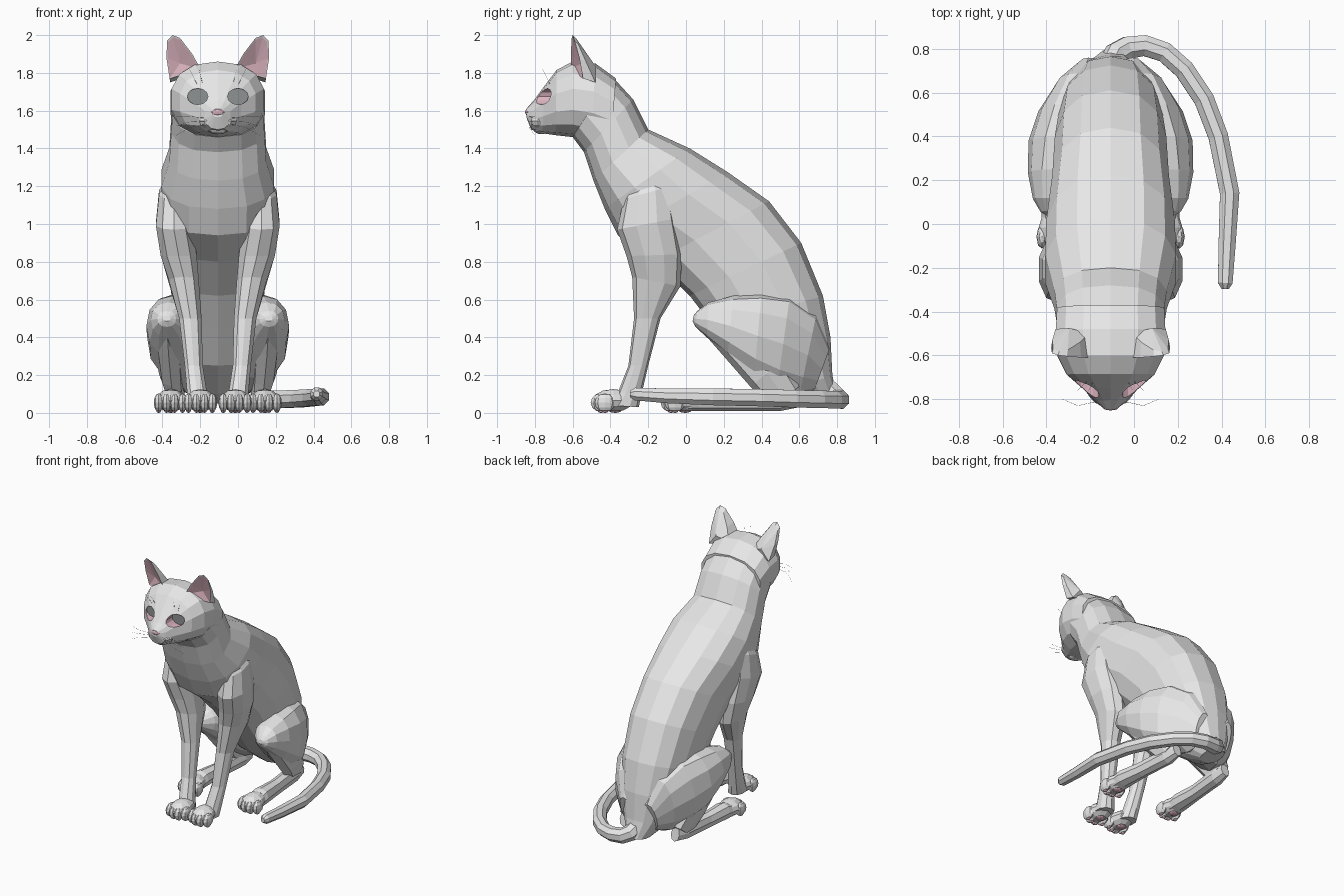
import bpy, bmesh, math
from mathutils import Vector, Matrix

if "Cube" in bpy.data.objects:
    bpy.data.objects.remove(bpy.data.objects["Cube"])

CX = -0.107  # body centre line (the tail offsets the bounding box)


def material(name, rgb):
    m = bpy.data.materials.new(name)
    m.diffuse_color = (*rgb, 1)
    m.use_nodes = True
    m.node_tree.nodes["Principled BSDF"].inputs["Base Color"].default_value = m.diffuse_color
    return m


FUR = material("grey fur", (0.8, 0.8, 0.8))
PINK = material("pink skin", (0.74, 0.47, 0.54))
EYE = material("eye grey", (0.27, 0.29, 0.29))


def finish(bm, name, *mats):
    bmesh.ops.recalc_face_normals(bm, faces=bm.faces)
    me = bpy.data.meshes.new(name)
    bm.to_mesh(me)
    bm.free()
    for m in mats:
        me.materials.append(m)
    ob = bpy.data.objects.new(name, me)
    bpy.context.collection.objects.link(ob)
    return ob


def loft(name, rings, n, side=1, p=0.9):
    """Rings: (x offset, half width, y1, z1, y2, z2), ellipse between two profile points."""
    bm = bmesh.new()
    loops = []
    for x, w, y1, z1, y2, z2 in rings:
        c = Vector((CX + side * x, (y1 + y2) / 2, (z1 + z2) / 2))
        up = Vector((0, (y2 - y1) / 2, (z2 - z1) / 2))
        loop = []
        for i in range(n):
            a = 2 * math.pi * i / n
            s, k = math.sin(a), math.cos(a)
            s = math.copysign(abs(s) ** p, s)
            k = math.copysign(abs(k) ** p, k)
            loop.append(bm.verts.new(c + Vector((s * w, 0, 0)) - up * k))
        loops.append(loop)
    for a, b in zip(loops, loops[1:]):
        for i in range(n):
            j = (i + 1) % n
            bm.faces.new((a[i], a[j], b[j], b[i]))
    bm.faces.new(loops[0])
    bm.faces.new(loops[-1])
    return finish(bm, name, FUR)


def boolean(target, other, op):
    """Apply a boolean and drop the helper, keeping its materials on new faces."""
    m = target.modifiers.new("cut", 'BOOLEAN')
    m.operation, m.object, m.solver = op, other, 'EXACT'
    m.material_mode = 'TRANSFER'
    bpy.context.view_layer.objects.active = target
    bpy.ops.object.modifier_apply(modifier=m.name)
    bpy.data.objects.remove(other)


def ball(bm, x, y, z, rx, ry, rz, side=1, turn=0, u=8, v=6):
    m = (Matrix.Translation((CX + side * x, y, z)) @ Matrix.Rotation(side * turn, 4, 'Z')
         @ Matrix.Diagonal((rx, ry, rz, 1)))
    bmesh.ops.create_uvsphere(bm, u_segments=u, v_segments=v, radius=1, matrix=m)


def paw(name, x, y, side):
    bm = bmesh.new()
    ball(bm, x, y, 0.066, 0.078, 0.11, 0.06, side)
    for i in range(4):
        d = (i - 1.5) * 0.042
        ball(bm, x + d, y - 0.075 + abs(d) * 0.5, 0.054, 0.026, 0.055, 0.049, side)
    finish(bm, name, FUR)
    bm = bmesh.new()
    ball(bm, x, y + 0.01, 0.014, 0.035, 0.035, 0.014, side)
    for i in range(4):
        d = (i - 1.5) * 0.042
        ball(bm, x + d, y - 0.075 + abs(d) * 0.5, 0.010, 0.012, 0.018, 0.010, side)
    finish(bm, name + "_pads", PINK)


def tube(name, pts, r, mat, sides=2):
    cu = bpy.data.curves.new(name, 'CURVE')
    cu.dimensions = '3D'
    cu.bevel_depth = 1
    cu.bevel_resolution = sides
    cu.use_fill_caps = True
    sp = cu.splines.new('POLY')
    sp.points.add(len(pts) - 1)
    for q, co, rad in zip(sp.points, pts, r):
        q.co = (*co, 1)
        q.radius = rad
    sp.use_smooth = False
    cu.materials.append(mat)
    ob = bpy.data.objects.new(name, cu)
    bpy.context.collection.objects.link(ob)


# Torso and neck, from the nape down to the rump
body = loft("body", [
    (0, .18, -.60, 1.56, -.50, 1.84), (0, .245, -.60, 1.46, -.39, 1.78),
    (0, .252, -.54, 1.38, -.28, 1.66), (0, .262, -.49, 1.23, -.20, 1.50),
    (0, .305, -.43, 1.08, .02, 1.40), (0, .30, -.36, .94, .22, 1.275),
    (0, .272, -.17, .80, .44, 1.12), (0, .26, .02, .62, .61, .90),
    (0, .24, .15, .45, .725, .62), (0, .20, .30, .25, .765, .40),
    (0, .14, .50, .10, .775, .20), (0, .07, .62, .05, .80, .07)], 14, p=.82)

# Head, from the nose back to the nape
head = loft("head", [
    (0, .028, -.845, 1.565, -.845, 1.61), (0, .07, -.82, 1.50, -.805, 1.655),
    (0, .125, -.76, 1.48, -.75, 1.73), (0, .205, -.69, 1.47, -.685, 1.815),
    (0, .25, -.60, 1.46, -.60, 1.86), (0, .256, -.50, 1.44, -.48, 1.85),
    (0, .25, -.40, 1.42, -.37, 1.77)], 14, p=.85)
boolean(body, head, 'UNION')

# Nose and muzzle cheeks
bm = bmesh.new()
ball(bm, 0, -.838, 1.592, .038, .014, .017)
finish(bm, "nose", PINK)
bm = bmesh.new()
for s in (1, -1):
    ball(bm, .045, -.772, 1.545, .06, .053, .04, s, .5)
ball(bm, 0, -.765, 1.505, .06, .045, .03)
finish(bm, "muzzle", FUR)

for s, tag in ((1, "right"), (-1, "left")):
    # Ear: grey outer shell with a hollow pink front
    bm = bmesh.new()
    rim = [(.09, -.61, 1.82), (.135, -.61, 1.90), (.20, -.605, 1.985), (.24, -.60, 2.0),
           (.268, -.59, 1.97), (.272, -.565, 1.88), (.255, -.545, 1.77)]
    back = [(.10, -.50, 1.80), (.14, -.54, 1.88), (.195, -.575, 1.965), (.235, -.583, 1.985),
            (.262, -.57, 1.95), (.266, -.53, 1.86), (.252, -.48, 1.75)]
    R = [bm.verts.new((CX + s * x, y, z)) for x, y, z in rim]
    B = [bm.verts.new((CX + s * x, y, z)) for x, y, z in back]
    hollow = Vector((CX + s * .20, -.555, 1.85))
    I = [bm.verts.new(v.co.lerp(hollow, .07)) for v in R]
    mid = bm.verts.new(hollow)
    rear = bm.verts.new((CX + s * .19, -.475, 1.83))
    for i in range(7):
        j = (i + 1) % 7
        bm.faces.new((R[i], R[j], B[j], B[i]))
        bm.faces.new((B[i], B[j], rear))
        bm.faces.new((R[i], R[j], I[j], I[i]))
        bm.faces.new((I[i], I[j], mid)).material_index = 1
    finish(bm, tag + "_ear", FUR, PINK)

    # Eye: socket cut into the head with pink walls and a grey floor
    bm = bmesh.new()
    place = (Matrix.Translation((CX + s * .107, -.80, 1.675)) @ Matrix.Diagonal((.055, 1, .043, 1))
             @ Matrix.Rotation(math.pi / 2, 4, 'X'))
    bmesh.ops.create_cone(bm, cap_ends=True, segments=12, radius1=1, radius2=1, depth=.18,
                          matrix=place)
    for f in bm.faces:
        f.material_index = 1 if len(f.verts) > 4 else 0
    boolean(body, finish(bm, "eye_cutter", PINK, EYE), 'DIFFERENCE')

    # Whiskers and brow hairs
    for i in range(3):
        tube(f"{tag}_whisker_{i}", [(CX + s * .06, -.81, 1.56 - .015 * i),
             (CX + s * .15, -.83, 1.57 - .03 * i), (CX + s * .22, -.80, 1.57 - .05 * i)],
             (.0009, .0008, .0005), FUR, 0)
    for i in range(2):
        tube(f"{tag}_brow_hair_{i}", [(CX + s * (.08 + .03 * i), -.72, 1.74),
             (CX + s * (.10 + .05 * i), -.76, 1.82)], (.0008, .0005), FUR, 0)

    # Front leg, rising into the shoulder
    leg = loft(tag + "_front_leg", [
        (.19, .04, -.27, 1.30, -.15, 1.34), (.23, .085, -.33, 1.13, -.08, 1.20),
        (.232, .10, -.365, .97, -.05, 1.03), (.207, .10, -.315, .83, -.02, .84),
        (.18, .083, -.285, .72, -.03, .67),
        (.145, .062, -.275, .50, -.135, .50), (.127, .05, -.305, .25, -.20, .25),
        (.11, .055, -.36, .11, -.235, .10), (.10, .06, -.40, .04, -.25, .03)], 10, s)
    boolean(body, leg, 'UNION')
    paw(tag + "_front_paw", .092, -.385, s)

    # Thigh, shin and long hind foot
    thigh = loft(tag + "_thigh", [
        (.10, .05, .68, .12, .76, .34), (.13, .115, .60, .09, .69, .52),
        (.17, .16, .48, .11, .55, .62), (.21, .165, .36, .18, .40, .635),
        (.24, .138, .22, .30, .25, .62), (.26, .095, .11, .40, .12, .585),
        (.27, .05, .05, .455, .06, .54), (.27, .02, .035, .485, .04, .515)], 12, s)
    shin = loft(tag + "_shin", [
        (.27, .06, .06, .46, .16, .57), (.26, .075, .20, .30, .36, .44),
        (.245, .067, .34, .14, .52, .28), (.22, .045, .45, .02, .60, .14)], 8, s)
    foot = loft(tag + "_hind_foot", [
        (.215, .035, .60, .03, .58, .13), (.22, .05, .50, .01, .50, .13),
        (.24, .05, .25, .01, .25, .12), (.25, .065, .07, .01, .07, .13),
        (.25, .065, -.04, .01, -.04, .10)], 8, s)
    for part in (thigh, shin, foot):
        boolean(body, part, 'UNION')
    paw(tag + "_hind_paw", .25, -.015, s)

# Tail curling round the right side
tube("tail", [(CX - .01, .70, .16), (-.08, .775, .10), (-.03, .805, .075), (.05, .815, .07),
              (.14, .785, .07), (.23, .705, .072), (.32, .57, .075), (.385, .40, .08),
              (.437, .14, .085), (.425, -.10, .09), (.417, -.27, .10), (.416, -.297, .10)],
     (.06, .06, .056, .052, .05, .05, .05, .049, .048, .042, .036, .018), FUR, 2)
